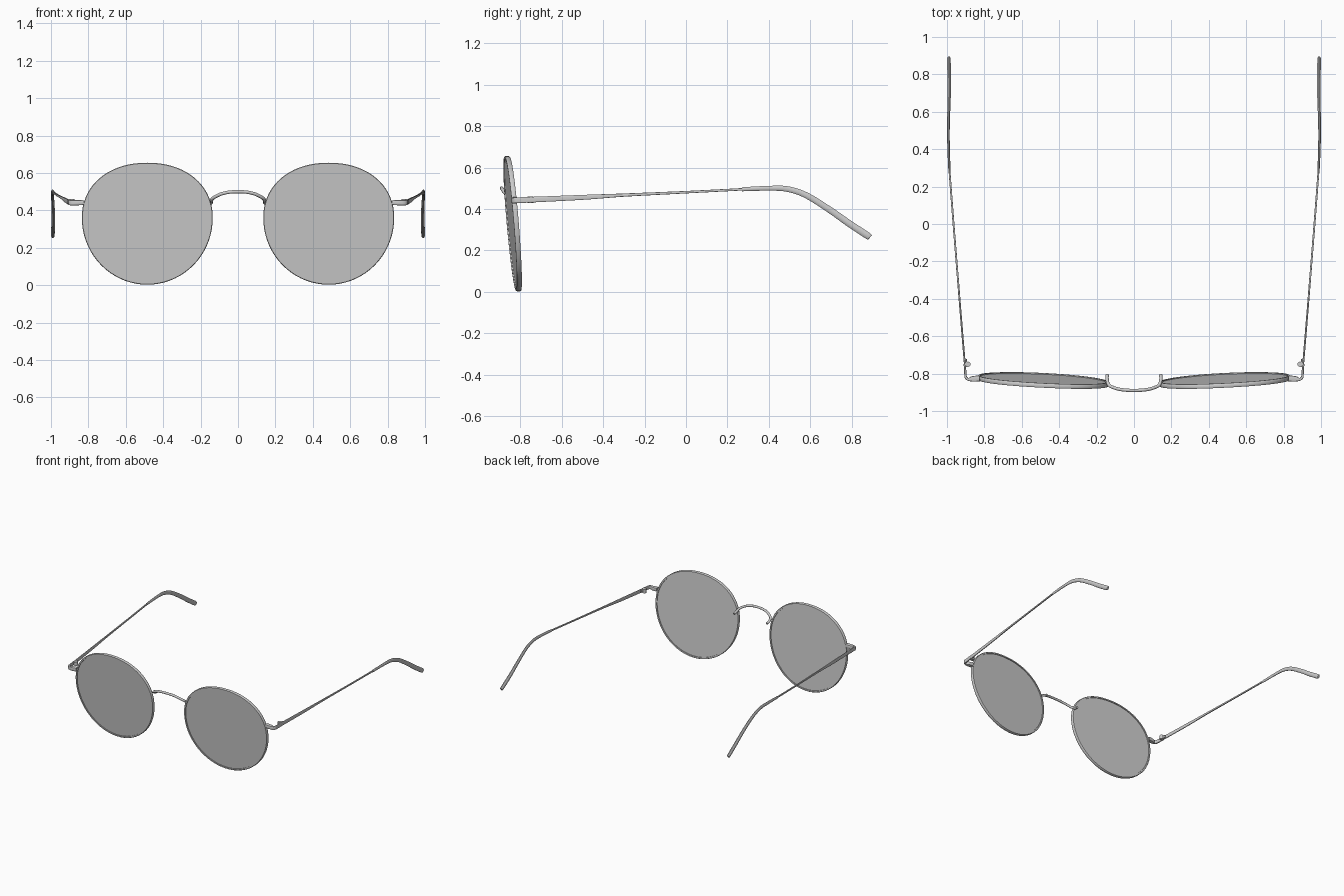
import bpy, bmesh, math
from mathutils import Vector

if "Cube" in bpy.data.objects:
    bpy.data.objects.remove(bpy.data.objects["Cube"])

metal = bpy.data.materials.new("grey metal")
metal.diffuse_color = (0.6, 0.6, 0.6, 1)
metal.use_nodes = True
metal.node_tree.nodes["Principled BSDF"].inputs["Base Color"].default_value = metal.diffuse_color
glass = bpy.data.materials.new("grey lens")
glass.diffuse_color = (0.6, 0.6, 0.6, 1)
glass.use_nodes = True
glass.node_tree.nodes["Principled BSDF"].inputs["Base Color"].default_value = glass.diffuse_color


def finish(bm, name, mat, mirror=True, angle=40):
    bmesh.ops.recalc_face_normals(bm, faces=bm.faces)
    me = bpy.data.meshes.new(name)
    bm.to_mesh(me)
    bm.free()
    me.materials.append(mat)
    ob = bpy.data.objects.new(name, me)
    bpy.context.collection.objects.link(ob)
    bpy.ops.object.select_all(action='DESELECT')
    ob.select_set(True)
    bpy.context.view_layer.objects.active = ob
    bpy.ops.object.shade_smooth_by_angle(angle=math.radians(angle))
    if mirror:
        ob.modifiers.new("mirror", 'MIRROR').use_axis = (True, False, False)
    return ob


def smooth_path(pts, steps):
    """Catmull-Rom through points of any dimension."""
    out = []
    for i in range(len(pts) - 1):
        p = [pts[max(i - 1, 0)], pts[i], pts[i + 1], pts[min(i + 2, len(pts) - 1)]]
        for s in range(steps):
            t = s / steps
            out.append([0.5 * (2 * b + (c - a) * t + (2 * a - 5 * b + 4 * c - d) * t * t
                               + (3 * b - a - 3 * c + d) * t ** 3) for a, b, c, d in zip(*p)])
    return out + [list(pts[-1])]


def sweep(name, pts, steps=6, sides=12, power=2.0, mirror=True, up=(0, 0, 1)):
    """Rows of x, y, z, half width, half height; power above 2 makes the section boxier."""
    rows = smooth_path(pts, steps)
    pos = [Vector(r[:3]) for r in rows]
    bm = bmesh.new()
    rings = []
    for i, r in enumerate(rows):
        tan = (pos[min(i + 1, len(pos) - 1)] - pos[max(i - 1, 0)]).normalized()
        side = tan.cross(Vector(up)).normalized()
        top = side.cross(tan)
        ring = []
        for k in range(sides):
            a = 2 * math.pi * (k + 0.5) / sides
            c, s = math.cos(a), math.sin(a)
            u = math.copysign(abs(c) ** (2 / power), c) * r[3]
            v = math.copysign(abs(s) ** (2 / power), s) * r[4]
            ring.append(bm.verts.new(pos[i] + side * u + top * v))
        rings.append(ring)
    for a, b in zip(rings, rings[1:]):
        for k in range(sides):
            bm.faces.new((a[k], a[(k + 1) % sides], b[(k + 1) % sides], b[k]))
    bm.faces.new(rings[0])
    bm.faces.new(rings[-1])
    return finish(bm, name, metal, mirror)


# Rounded lens outline on a plane tilted forward at the top and wrapped at the sides
CX, CZ, N = 0.485, 0.36, 72


def outline(k, inset, depth):
    a = 2 * math.pi * k / N
    c, s = math.cos(a), math.sin(a)
    e = 2 / 2.15 if s > 0 else 1
    x = CX + (0.35 - inset) * math.copysign(abs(c) ** e, c)
    z = CZ + ((0.295 if s > 0 else 0.357) - inset) * math.copysign(abs(s) ** e, s)
    return Vector((x, -0.836 + 0.05 * (x - CX) - 0.085 * (z - 0.33) + depth, z))


def rings_mesh(name, loops, mat, closed):
    bm = bmesh.new()
    rings = [[bm.verts.new(outline(k, i, d)) for k in range(N)] for i, d in loops]
    pairs = list(zip(rings, rings[1:])) + ([(rings[-1], rings[0])] if closed else [])
    for a, b in pairs:
        for k in range(N):
            j = (k + 1) % N
            bm.faces.new((a[k], a[j], b[j], b[k]))
    if not closed:
        bm.faces.new(rings[0])
        bm.faces.new(rings[-1])
    return finish(bm, name, mat)


# Rims and lenses
rings_mesh("rim", [(0.013, -0.012), (0.003, -0.012), (0, -0.008), (0, 0.008),
                   (0.003, 0.012), (0.013, 0.012)], metal, True)
rings_mesh("lens", [(0.01, -0.006), (0.01, 0.006)], glass, False)

# Arched bridge, hooked behind both rims
half = [(0.143, -0.805, 0.44), (0.143, -0.835, 0.449), (0.132, -0.863, 0.467),
        (0.09, -0.881, 0.488), (0.045, -0.888, 0.498)]
arch = half + [(0, -0.89, 0.5)] + [(-x, y, z) for x, y, z in reversed(half)]
sweep("bridge", [p + (0.009, 0.009) for p in arch], mirror=False)

# End pieces curving from the rim back to the hinge
sweep("end_piece", [(0.825, -0.826, 0.443, 0.016, 0.014), (0.862, -0.828, 0.441, 0.015, 0.014),
                    (0.885, -0.831, 0.441, 0.008, 0.014), (0.899, -0.82, 0.442, 0.007, 0.014),
                    (0.902, -0.79, 0.443, 0.006, 0.014), (0.905, -0.75, 0.445, 0.006, 0.014)],
      power=5)

# Hinge barrel and its leaf on the inside of the arm
bm = bmesh.new()
bmesh.ops.create_cone(bm, cap_ends=True, segments=16, radius1=0.014, radius2=0.014, depth=0.03)
bmesh.ops.translate(bm, vec=(0.888, -0.75, 0.445), verts=bm.verts)
finish(bm, "hinge_barrel", metal)
sweep("hinge_leaf", [(0.895, -0.765, 0.445, 0.007, 0.011), (0.9, -0.722, 0.447, 0.006, 0.011)],
      steps=1, sides=8, power=5)

# Thin tapering arms
sweep("arm", [(0.901, -0.79, 0.443, 0.005, 0.014), (0.925, -0.5, 0.456, 0.005, 0.012),
              (0.941, -0.3, 0.467, 0.005, 0.008), (0.965, 0.0, 0.481, 0.005, 0.006),
              (0.987, 0.29, 0.496, 0.005, 0.006)], power=4)

# Curved ear tips
sweep("ear_tip", [(0.986, 0.27, 0.495, 0.006, 0.010), (0.991, 0.40, 0.500, 0.007, 0.012),
                  (0.992, 0.49, 0.496, 0.007, 0.014), (0.991, 0.58, 0.466, 0.008, 0.015),
                  (0.988, 0.69, 0.398, 0.009, 0.016), (0.988, 0.79, 0.328, 0.010, 0.017),
                  (0.990, 0.875, 0.272, 0.010, 0.017), (0.990, 0.888, 0.263, 0.007, 0.012)])
